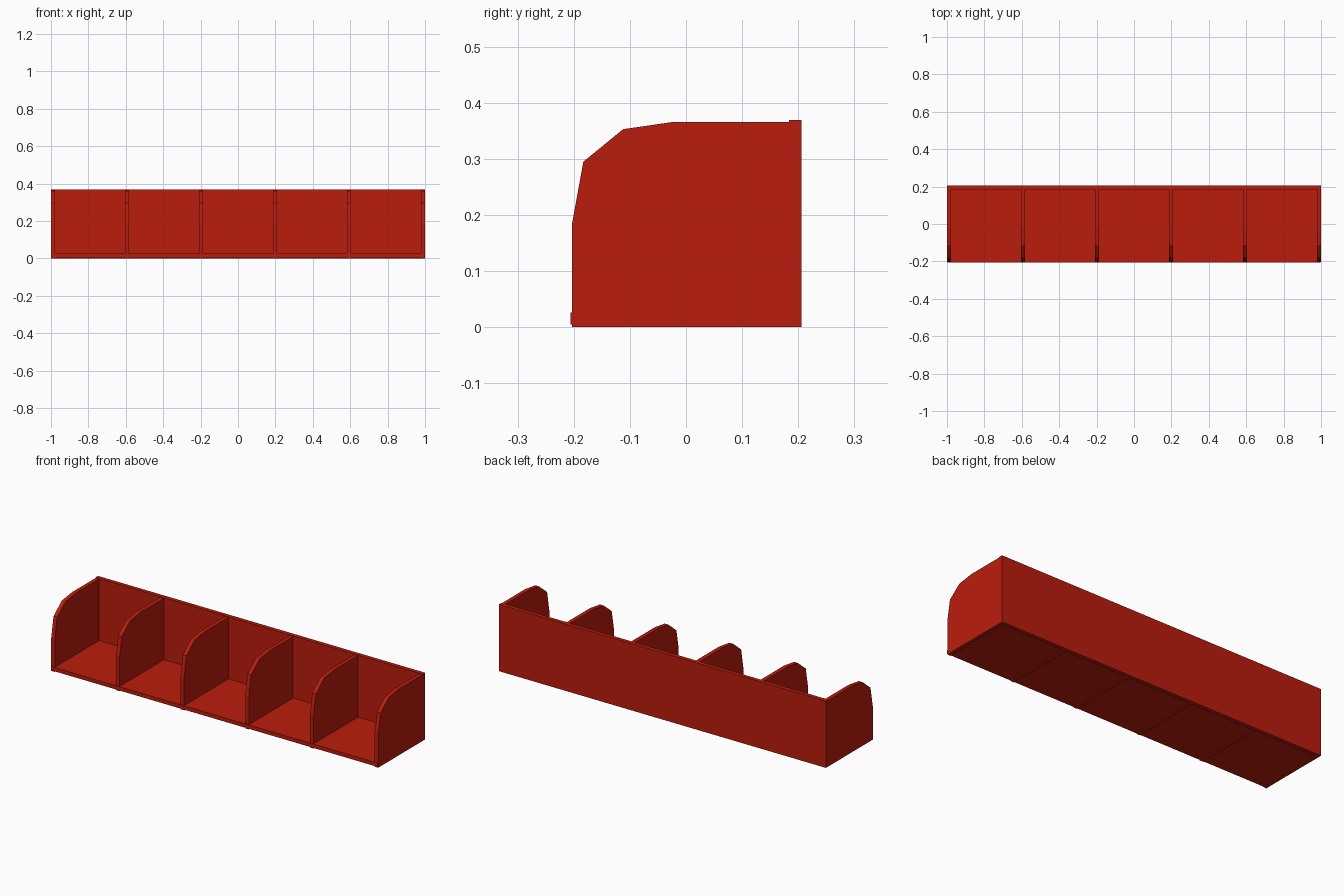
import bpy, bmesh

if "Cube" in bpy.data.objects:
    bpy.data.objects.remove(bpy.data.objects["Cube"])

red = bpy.data.materials.new("red_paint")
red.diffuse_color = (0.5, 0.012, 0.004, 1)
red.use_nodes = True
red.node_tree.nodes["Principled BSDF"].inputs["Base Color"].default_value = red.diffuse_color

THICK = 0.022


def finish(name, bm):
    bmesh.ops.recalc_face_normals(bm, faces=bm.faces)
    mesh = bpy.data.meshes.new(name)
    bm.to_mesh(mesh)
    bm.free()
    mesh.materials.append(red)
    obj = bpy.data.objects.new(name, mesh)
    bpy.context.collection.objects.link(obj)
    return obj


def box(name, lo, hi):
    bm = bmesh.new()
    bmesh.ops.create_cube(bm, size=1)
    for v in bm.verts:
        v.co = [(a + b) / 2 + c * (b - a) for a, b, c in zip(lo, hi, v.co)]
    return finish(name, bm)


def panel(name, profile, x, thick):
    # (y, z) outline extruded along x, centred on x
    bm = bmesh.new()
    face = bm.faces.new([bm.verts.new((x - thick / 2, y, z)) for y, z in profile])
    ext = bmesh.ops.extrude_face_region(bm, geom=[face])
    moved = [g for g in ext["geom"] if isinstance(g, bmesh.types.BMVert)]
    bmesh.ops.translate(bm, verts=moved, vec=(thick, 0, 0))
    return finish(name, bm)


# Back board, and floor slightly raised and proud of the dividers
box("back_board", (-1, 0.184, 0), (1, 0.206, 0.369))
box("floor_board", (-0.998, -0.206, 0.005), (0.998, 0.184, 0.026))

# End panels and dividers share one faceted, rounded-front outline
outline = [(-0.203, 0), (-0.203, 0.185), (-0.183, 0.295), (-0.112, 0.353),
           (-0.022, 0.366), (0.184, 0.366), (0.184, 0)]
COUNT = 6
reach = 1 - THICK / 2
for i in range(COUNT):
    x = -reach + 2 * reach * i / (COUNT - 1)
    name = "end_panel" if i in (0, COUNT - 1) else "divider"
    panel(f"{name}_{i + 1}", outline, x, THICK)
